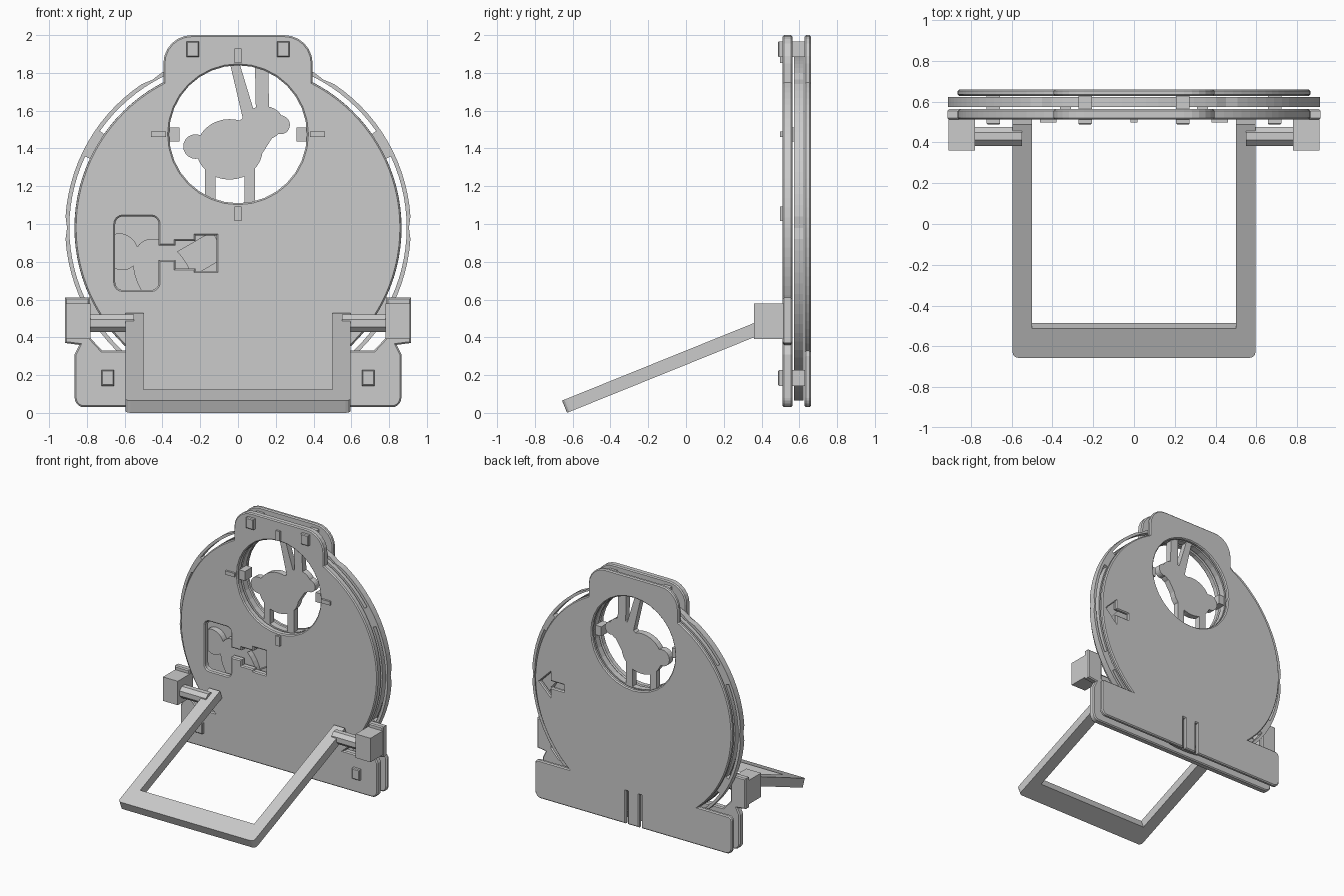
import bpy, bmesh, math
from mathutils import Matrix, Vector

if "Cube" in bpy.data.objects:
    bpy.data.objects.remove(bpy.data.objects["Cube"])

UPRIGHT = Matrix(((1, 0, 0, 0), (0, 0, -1, 0), (0, 1, 0, 0), (0, 0, 0, 1)))
CZ = 0.98            # disc centre height
WIN = (0, 1.475)     # window centre


def arc(cx, cy, rx, a0, a1, n, ry=None):
    ry = rx if ry is None else ry
    return [(cx + rx * math.cos(math.radians(a0 + (a1 - a0) * i / n)),
             cy + ry * math.sin(math.radians(a0 + (a1 - a0) * i / n))) for i in range(n + 1)]


def ellipse(cx, cy, rx, ry=None, n=32):
    return arc(cx, cy, rx, 0, 360, n, ry)[:-1]


def rect(x0, z0, x1, z1):
    return [(x0, z0), (x1, z0), (x1, z1), (x0, z1)]


def sheet(name, loops, half, bevel=0.0, matrix=UPRIGHT):
    """Filled outline (first loop) with holes (other loops), extruded both ways."""
    cu = bpy.data.curves.new(name, 'CURVE')
    cu.dimensions, cu.fill_mode = '2D', 'BOTH'
    cu.extrude, cu.bevel_depth, cu.offset = half - bevel, bevel, -bevel
    cu.bevel_resolution = 0
    for loop in loops:
        sp = cu.splines.new('POLY')
        sp.points.add(len(loop) - 1)
        for p, (x, y) in zip(sp.points, loop):
            p.co = (x, y, 0, 1)
        sp.use_cyclic_u = True
    tmp = bpy.data.objects.new(name + "_curve", cu)
    bpy.context.collection.objects.link(tmp)
    bpy.context.view_layer.update()
    me = bpy.data.meshes.new_from_object(tmp.evaluated_get(bpy.context.evaluated_depsgraph_get()))
    bpy.data.objects.remove(tmp)
    me.transform(matrix)
    bm = bmesh.new()
    bm.from_mesh(me)
    bmesh.ops.remove_doubles(bm, verts=bm.verts, dist=1e-5)
    bmesh.ops.recalc_face_normals(bm, faces=bm.faces)
    for f in bm.faces:
        f.smooth = False
    bm.to_mesh(me)
    bm.free()
    me.name = name
    ob = bpy.data.objects.new(name, me)
    bpy.context.collection.objects.link(ob)
    return ob


def slab(name, loops, y0, y1, bevel=0.0, turn=0):
    """Upright sheet between y0 and y1, optionally turned around the disc centre."""
    spin = Matrix.Translation((0, 0, CZ)) @ Matrix.Rotation(math.radians(-turn), 4, 'Y') @ Matrix.Translation((0, 0, -CZ))
    return sheet(name, loops, (y1 - y0) / 2, bevel,
                 spin @ Matrix.Translation((0, (y0 + y1) / 2, 0)) @ UPRIGHT)


def plate_outline(hinge):
    """Base, round body and top tab; right half mirrored to the left."""
    pts = [] if hinge else [(0.05, 0.03), (0.05, 0.29), (0.07, 0.29), (0.07, 0.03)]
    pts += arc(0.815, 0.08, 0.05, -90, 0, 5)
    if hinge:
        pts += [(0.865, 0.31), (0.84, 0.36), (0.915, 0.37), (0.915, 0.61),
                (0.785, 0.61), (0.785, 0.40), (0.72, 0.33)]
    else:
        pts += arc(0.835, 0.30, 0.03, 0, 90, 3)
    pts += arc(0, CZ, 0.865, -48.7, 62.8, 32)
    pts += arc(0.245, 1.85, 0.15, 0, 90, 6)
    return pts + [(-x, z) for x, z in reversed(pts)]


# front plate with window and shaped viewing slot
slot = (arc(-0.61, 0.69, 0.04, 180, 270, 4) + arc(-0.46, 0.69, 0.04, 270, 360, 4)
        + [(-0.42, 0.81), (-0.33, 0.81), (-0.33, 0.765), (-0.225, 0.765), (-0.225, 0.75),
           (-0.115, 0.75), (-0.115, 0.94), (-0.225, 0.94), (-0.225, 0.91), (-0.33, 0.91),
           (-0.33, 0.885), (-0.42, 0.885)]
        + arc(-0.46, 1.0, 0.04, 0, 90, 4) + arc(-0.61, 1.0, 0.04, 90, 180, 4))
window = ellipse(*WIN, 0.365)
slab("front_plate", [plate_outline(True), window, slot], 0.512, 0.563, 0.008)

# back plate with window and arrow cut-out
arrow = [(0.82, 0.96), (0.73, 1.05), (0.73, 0.985), (0.61, 0.985),
         (0.61, 0.935), (0.73, 0.935), (0.73, 0.87)]
slab("back_plate", [plate_outline(False), window, arrow], 0.628, 0.661, 0.008)

# turning disc: notched rim, three windows, six springy rim slits
rim = [((0.915 - 0.01 * (i % 16 == 0)) * math.cos(i * math.tau / 96),
        CZ + (0.915 - 0.01 * (i % 16 == 0)) * math.sin(i * math.tau / 96)) for i in range(96)]
holes = []
for a in (90, 210, 330):
    t = math.radians(a)
    holes.append(ellipse(0.495 * math.cos(t), CZ + 0.495 * math.sin(t), 0.366))
for a in range(0, 360, 60):
    holes.append(arc(0, CZ, 0.893, a - 25, a + 25, 14) + arc(0, CZ, 0.866, a + 25, a - 25, 14))
D0, D1 = 0.573, 0.622
slab("turning_disc", [rim] + holes, D0, D1)

# rabbit silhouette in the top window
rabbit = {
    "body": ellipse(-0.045, 1.395, 0.175, 0.16),
    "tail": ellipse(-0.225, 1.41, 0.065, n=20),
    "head": ellipse(0.135, 1.535, 0.105, 0.09),
    "muzzle": ellipse(0.225, 1.525, 0.05, n=20),
    "neck": [(0.0, 1.54), (0.06, 1.59), (0.19, 1.47), (0.12, 1.36), (-0.02, 1.42)],
    "ear_a": [(0.03, 1.54), (0.09, 1.58), (0.005, 1.86), (-0.045, 1.86)],
    "ear_b": [(0.095, 1.58), (0.165, 1.58), (0.16, 1.83), (0.09, 1.84)],
    "leg_a": rect(-0.175, 1.09, -0.12, 1.30),
    "leg_b": rect(0.035, 1.09, 0.09, 1.30),
}
for part, loop in rabbit.items():
    slab("rabbit_" + part, [loop], D0, D1)

# simpler animal silhouettes in the two mostly hidden windows
beast = {
    "body": ellipse(-0.03, 1.45, 0.22, 0.14),
    "head": ellipse(0.2, 1.58, 0.1, 0.09),
    "ear": rect(0.16, 1.6, 0.22, 1.81),
    "leg_a": rect(-0.2, 1.11, -0.1, 1.45),
    "leg_b": rect(0.05, 1.09, 0.15, 1.45),
}
for k, turn in enumerate((120, 240)):
    for part, loop in beast.items():
        slab(f"animal_{k}_{part}", [loop], D0, D1, turn=turn)

# pegs joining the plates, and raised marks around the window
for s in (-1, 1):
    for n, (x, z) in {"top": (0.24, 1.925), "base": (0.69, 0.185)}.items():
        slab(f"{n}_peg_{s}", [rect(s * x - 0.033, z - 0.042, s * x + 0.033, z + 0.042)], 0.487, 0.645, 0.006)
    x = s * 0.42
    slab(f"side_mark_{s}", [rect(x - 0.04, 1.46, x + 0.04, 1.49)], 0.497, 0.52)
    x = s * 0.336
    slab(f"window_stop_{s}", [rect(x - 0.026, 1.437, x + 0.026, 1.512)], 0.53, 0.62)
for n, z in (("upper_mark", 1.89), ("lower_mark", 1.055)):
    slab(n, [rect(-0.018, z - 0.038, 0.018, z + 0.038)], 0.497, 0.52)

# hinge blocks and eight-sided axles
for s in (-1, 1):
    x = s * 0.846
    slab(f"hinge_block_{s}", [rect(x - 0.065, 0.39, x + 0.065, 0.58)], 0.36, 0.53)
    axle = Matrix.Translation((s * 0.68, 0.43, 0.475)) @ Matrix.Rotation(math.pi / 2, 4, 'Y')
    octagon = arc(0, 0, 0.05, 22.5, 382.5, 8)[:-1]
    sheet(f"axle_{s}", [octagon], 0.13, 0, axle)

# folding U-shaped stand, leaning back up to the hinge
half_u = arc(0.57, 0.025, 0.025, -90, 0, 3) + [(0.595, 1.235), (0.5, 1.235), (0.5, 0.156)]
u = half_u + [(-x, v) for x, v in reversed(half_u)]
lean = Matrix.Translation((0, -0.643, 0.0327)) @ Matrix.Rotation(math.radians(22), 4, 'X')
sheet("folding_stand", [u], 0.035, 0, lean)
